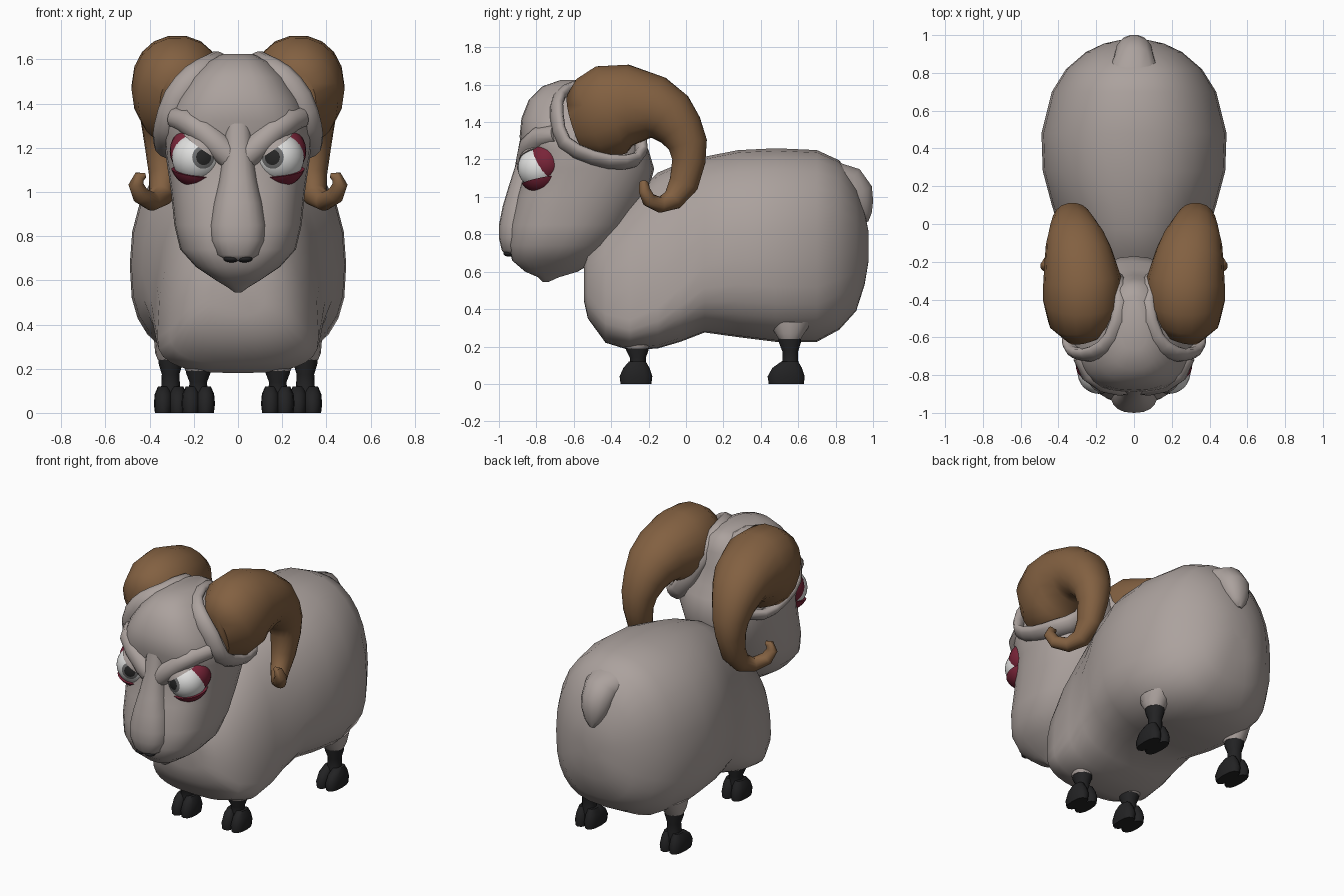
import bpy, bmesh, math
from mathutils import Vector, Matrix

if "Cube" in bpy.data.objects:
    bpy.data.objects.remove(bpy.data.objects["Cube"])


def material(name, rgb):
    m = bpy.data.materials.new(name)
    m.diffuse_color = (*rgb, 1)
    m.use_nodes = True
    m.node_tree.nodes["Principled BSDF"].inputs["Base Color"].default_value = m.diffuse_color
    return m


WOOL = material("wool grey", (0.41, 0.36, 0.34))
HORN = material("horn brown", (0.225, 0.118, 0.053))
HOOF = material("hoof black", (0.016, 0.016, 0.017))
RED = material("eyelid red", (0.19, 0.018, 0.04))
WHITE = material("eye white", (0.75, 0.75, 0.74))
IRIS = material("iris grey", (0.16, 0.16, 0.16))
PUPIL = material("pupil dark", (0.02, 0.02, 0.02))


def finish(name, bm, mats, mirror=False):
    bmesh.ops.recalc_face_normals(bm, faces=bm.faces)
    me = bpy.data.meshes.new(name)
    bm.to_mesh(me)
    bm.free()
    ob = bpy.data.objects.new(name, me)
    bpy.context.collection.objects.link(ob)
    for m in mats:
        me.materials.append(m)
    if mirror:
        ob.modifiers.new("mirror", 'MIRROR').use_mirror_merge = False
    return ob


def ring(c, u, v, n=2.0, segs=20):
    """Superellipse ring around c with half axes u and v."""
    pts = []
    for i in range(segs):
        a = 2 * math.pi * i / segs
        ca, sa = math.cos(a), math.sin(a)
        pts.append(c + u * math.copysign(abs(ca) ** (2 / n), ca)
                   + v * math.copysign(abs(sa) ** (2 / n), sa))
    return pts


def two_part_ring(c, u, v_far, v_near, n_far, n_near, segs=28):
    """Ring whose +v half and -v half have their own depth and squareness."""
    return ring(c, u, v_far, n_far, segs)[:segs // 2] + ring(c, u, v_near, n_near, segs)[segs // 2:]


def loft(name, rings, mat, mirror=False, closed=False):
    bm = bmesh.new()
    vs = [[bm.verts.new(p) for p in r] for r in rings]
    k = len(vs[0])
    pairs = list(zip(vs, vs[1:])) + ([(vs[-1], vs[0])] if closed else [])
    for a, b in pairs:
        for i in range(k):
            bm.faces.new((a[i], a[(i + 1) % k], b[(i + 1) % k], b[i]))
    if not closed:
        bm.faces.new(vs[0])
        bm.faces.new(vs[-1])
    return finish(name, bm, [mat], mirror)


def stack(name, rows, mat, n=2.0, mirror=False, x=0, segs=20):
    """Loft upwards from rows of z, front y, back y, half width."""
    return loft(name, [ring(Vector((x, (f + b) / 2, z)), Vector((w, 0, 0)),
                            Vector((0, (b - f) / 2, 0)), n, segs)
                       for z, f, b, w in rows], mat, mirror)


def tube(name, rows, mat, ref=(1, 0, 0), mirror=False, segs=14):
    """Sweep along rows of x, y, z, radius along ref, radius across it."""
    ref = Vector(ref)
    p = [Vector(r[:3]) for r in rows]
    rings = []
    for i, r in enumerate(rows):
        t = (p[min(i + 1, len(p) - 1)] - p[max(i - 1, 0)]).normalized()
        v = t.cross(ref).normalized()
        u = v.cross(t)
        rings.append(ring(p[i], u * r[3], v * r[4], 2.1, segs))
    return loft(name, rings, mat, mirror)


def ball(name, c, r, mat, axis=(0, 0, 1), cut=None):
    """Mirrored ball; cut = (point, normal) removes the side the normal points to."""
    bm = bmesh.new()
    bmesh.ops.create_uvsphere(bm, u_segments=24, v_segments=20, radius=1)
    rot = Vector((0, 0, 1)).rotation_difference(Vector(axis)).to_matrix().to_4x4()
    bm.transform(Matrix.Translation(c) @ rot @ Matrix.Diagonal((*r, 1)))
    if cut:
        bmesh.ops.bisect_plane(bm, geom=bm.verts[:] + bm.edges[:] + bm.faces[:],
                               plane_co=cut[0], plane_no=cut[1], clear_outer=True)
        bmesh.ops.holes_fill(bm, edges=[e for e in bm.edges if e.is_boundary])
    return finish(name, bm, mat if isinstance(mat, list) else [mat], True)


# Body: rows of y, bottom z, top z, half width, height share of the widest line
body = [(-.545, .44, .64, .12, .4), (-.525, .35, .74, .22, .32), (-.43, .22, .86, .31, .24),
        (-.3, .18, .99, .365, .2), (-.15, .19, 1.13, .378, .23), (-.03, .225, 1.18, .395, .3),
        (.1, .275, 1.215, .435, .38), (.28, .25, 1.25, .483, .42), (.48, .225, 1.26, .49, .43),
        (.7, .225, 1.25, .435, .43), (.82, .29, 1.195, .36, .45), (.91, .39, 1.06, .255, .47),
        (.955, .53, .92, .16, .5), (.975, .65, .82, .07, .5)]
rings = []
for y, a, b, w, s in body:
    c = Vector((0, y, a + s * (b - a)))
    rings.append(two_part_ring(c, Vector((w, 0, 0)), Vector((0, 0, b - c.z)),
                               Vector((0, 0, c.z - a)), 2.2, 2.75))
loft("body", rings, WOOL)

# Tail
tube("tail", [(0, .66, 1.12, .19, .1), (0, .79, 1.1, .145, .09), (0, .87, 1.07, .11, .1),
              (0, .91, 1.01, .1, .098), (0, .935, .955, .082, .072), (0, .95, .905, .055, .045),
              (0, .955, .865, .02, .02)], WOOL)

# Head: rows of z, front y, back y, half width; square in front, round behind
head = [(.545, -.765, -.735, .015), (.57, -.79, -.68, .05), (.6, -.86, -.58, .1),
        (.66, -.93, -.48, .19), (.74, -.95, -.38, .262), (.85, -.945, -.29, .288),
        (1.0, -.905, -.21, .303), (1.15, -.86, -.17, .325), (1.25, -.865, -.2, .335),
        (1.32, -.89, -.24, .325), (1.42, -.88, -.27, .28), (1.52, -.84, -.29, .215),
        (1.59, -.77, -.32, .14), (1.625, -.67, -.38, .07)]
rings = []
for z, f, b, w in head:
    c = Vector((0, (f + b) / 2, z))
    h = Vector((0, (b - f) / 2, 0))
    rings.append(two_part_ring(c, Vector((w, 0, 0)), h, h, 2.05, 2.55))
loft("head", rings, WOOL)

# Snout and nostrils
stack("snout", [(.69, -.965, -.8, .06), (.715, -.985, -.78, .1), (.78, -1.0, -.76, .125),
                (.85, -1.0, -.74, .13), (.95, -.98, -.74, .112), (1.05, -.95, -.74, .088),
                (1.16, -.915, -.74, .07), (1.32, -.885, -.74, .06)], WOOL, 2.5)
ball("nostril", Vector((.03, -.947, .697)), (.035, .03, .016), HOOF)

# Horns: sweep that thins and curls outward at the tip
tube("horn", [(.245, -.58, 1.395, .115, .165), (.27, -.5, 1.42, .185, .23), (.27, -.4, 1.465, .212, .25),
              (.275, -.3, 1.49, .207, .22), (.295, -.16, 1.475, .18, .172), (.31, -.09, 1.43, .158, .15),
              (.32, -.03, 1.36, .13, .125), (.328, .01, 1.28, .107, .106), (.332, .015, 1.19, .088, .09),
              (.335, -.012, 1.07, .068, .08), (.35, -.07, .985, .055, .058), (.39, -.14, .957, .045, .042),
              (.44, -.2, .985, .04, .038), (.462, -.222, 1.035, .034, .032),
              (.445, -.225, 1.07, .026, .025), (.42, -.22, 1.075, .012, .012)], HORN, mirror=True, segs=18)

# Wool collar around each horn base, smoothed once from a few points
loop = [Vector(p) for p in [(.06, -.42, 1.59), (.11, -.6, 1.58), (.2, -.68, 1.53), (.285, -.69, 1.43),
                            (.33, -.65, 1.29), (.335, -.5, 1.21), (.315, -.33, 1.185),
                            (.22, -.24, 1.24), (.1, -.28, 1.45)]]
n = len(loop)
loop = [q for i in range(n) for q in
        (loop[i], (loop[i] + loop[(i + 1) % n]) * .5625 - (loop[i - 1] + loop[(i + 2) % n]) * .0625)]
mid = sum(loop, Vector()) / len(loop)
rings = []
for i, p in enumerate(loop):
    t = (loop[(i + 1) % len(loop)] - loop[i - 1]).normalized()
    v = t.cross(p - mid).normalized()
    rings.append(ring(p, v.cross(t) * .032, v * .055, 2, 10))
loft("horn_collar", rings, WOOL, True, True)

# Eyes: the ball's pole points along the gaze, so iris and pupil are face rings
gaze = Vector((-.27, -.96, .02)).normalized()
eye_c = Vector((.185, -.785, 1.155))
eye = ball("eye", eye_c, (.114, .114, .114), [WHITE, IRIS, PUPIL], gaze)
for f in eye.data.polygons:
    a = math.degrees((f.center - eye_c).angle(gaze))
    f.material_index = 2 if a < 18 else 1 if a < 27 else 0

# Red lid below and behind the eye, wool lid and brow slanting above it
ball("lower_eyelid", Vector((.187, -.78, 1.143)), (.122, .122, .122), RED,
     cut=(Vector((.19, -.8, 1.085)), Vector((-.12, -.2, 1))))
ball("eye_rim", Vector((.205, -.745, 1.185)), (.104, .1, .108), RED)
ball("upper_eyelid", Vector((.175, -.775, 1.165)), (.124, .124, .124), WOOL,
     cut=(Vector((.19, -.8, 1.222)), Vector((.57, .1, -.82))))
tube("brow", [(.0, -.85, 1.13, .05, .06), (.07, -.845, 1.19, .065, .06), (.15, -.815, 1.265, .08, .065),
              (.22, -.765, 1.315, .08, .06), (.28, -.69, 1.335, .05, .05)], WOOL, (0, 1, 0), True, 14)

# Legs: ankle, two toes and a wool cuff for each
for part, x, y, top in (("front", .18, -.26, .2), ("back", .305, .555, .25)):
    s = top / .2
    stack(part + "_leg", [(.04, y - .05, y + .05, .05), (.1 * s, y - .04, y + .045, .042),
                          (.14 * s, y - .04, y + .045, .04), (.18 * s, y - .06, y + .06, .055),
                          (.24 * s, y - .06, y + .06, .055)], HOOF, 2.2, True, x, 12)
    for side, dx in (("inner", -.033), ("outer", .033)):
        stack(f"{part}_{side}_toe", [(0, y - .09 * s, y + .075, .038), (.04, y - .095 * s, y + .08, .043),
                                     (.085, y - .075 * s, y + .065, .039),
                                     (.12, y - .045, y + .045, .024)], HOOF, 2.4, True, x + dx, 12)
    stack(part + "_cuff", [(top - .01, y - .06, y + .06, .058), (top + .02, y - .08, y + .08, .07),
                           (top + .08, y - .12, y + .12, .075)], WOOL, 2, True, x, 14)

# Smooth shading with sharp creases kept
for ob in bpy.context.scene.objects:
    ob.select_set(True)
    bpy.context.view_layer.objects.active = ob
bpy.ops.object.shade_smooth_by_angle(angle=math.radians(55))
